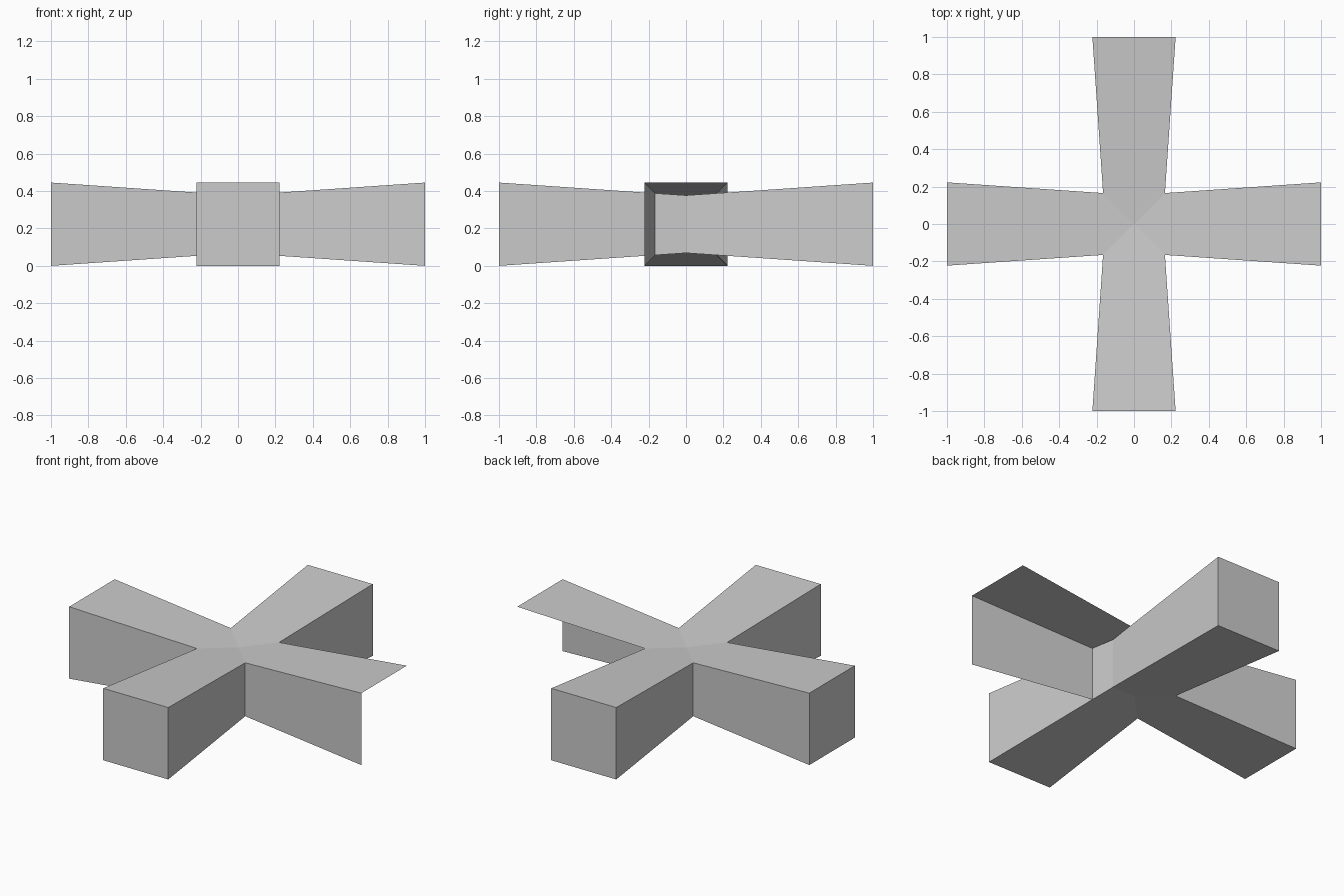
import bpy, bmesh
from mathutils import Matrix
from math import pi

cube = bpy.data.objects.get("Cube")
if cube:
    bpy.data.objects.remove(cube, do_unlink=True)

grey = bpy.data.materials.new("plain grey")
grey.use_nodes = True
colour = (0.6, 0.6, 0.6, 1)
grey.diffuse_color = colour
grey.node_tree.nodes["Principled BSDF"].inputs["Base Color"].default_value = colour

END, WAIST = 0.2225, 0.154   # half widths at the tips and at the centre
CORNERS = [(-1, -1), (1, -1), (1, 1), (-1, 1)]
SIDES = ["bottom", "left", "top", "right"]


def beam(name, turn=0, missing=()):
    """Square beam along x, pinched at the centre; 'missing' panels are left out of its +x half."""
    bm = bmesh.new()
    rings = [[bm.verts.new((x, y * h, z * h)) for y, z in CORNERS]
             for x, h in ((-1, END), (0, WAIST), (1, END))]
    for half in range(2):
        a, b = rings[half], rings[half + 1]
        for k, side in enumerate(SIDES):
            if half == 1 and side in missing:
                continue
            n = (k + 1) % 4
            bm.faces.new((a[k], a[n], b[n], b[k]))
    bm.faces.new(rings[0][::-1])
    if "end" not in missing:
        bm.faces.new(rings[2])
    bm.transform(Matrix.Translation((0, 0, END)) @ Matrix.Rotation(turn, 4, "Z"))
    mesh = bpy.data.meshes.new(name)
    bm.to_mesh(mesh)
    bm.free()
    mesh.materials.append(grey)
    obj = bpy.data.objects.new(name, mesh)
    bpy.context.collection.objects.link(obj)
    return obj


# Closed front-to-back beam, and the side beam with one arm left open
beam("front_back_beam", pi / 2)
beam("side_beam", missing=("bottom", "left", "end"))
